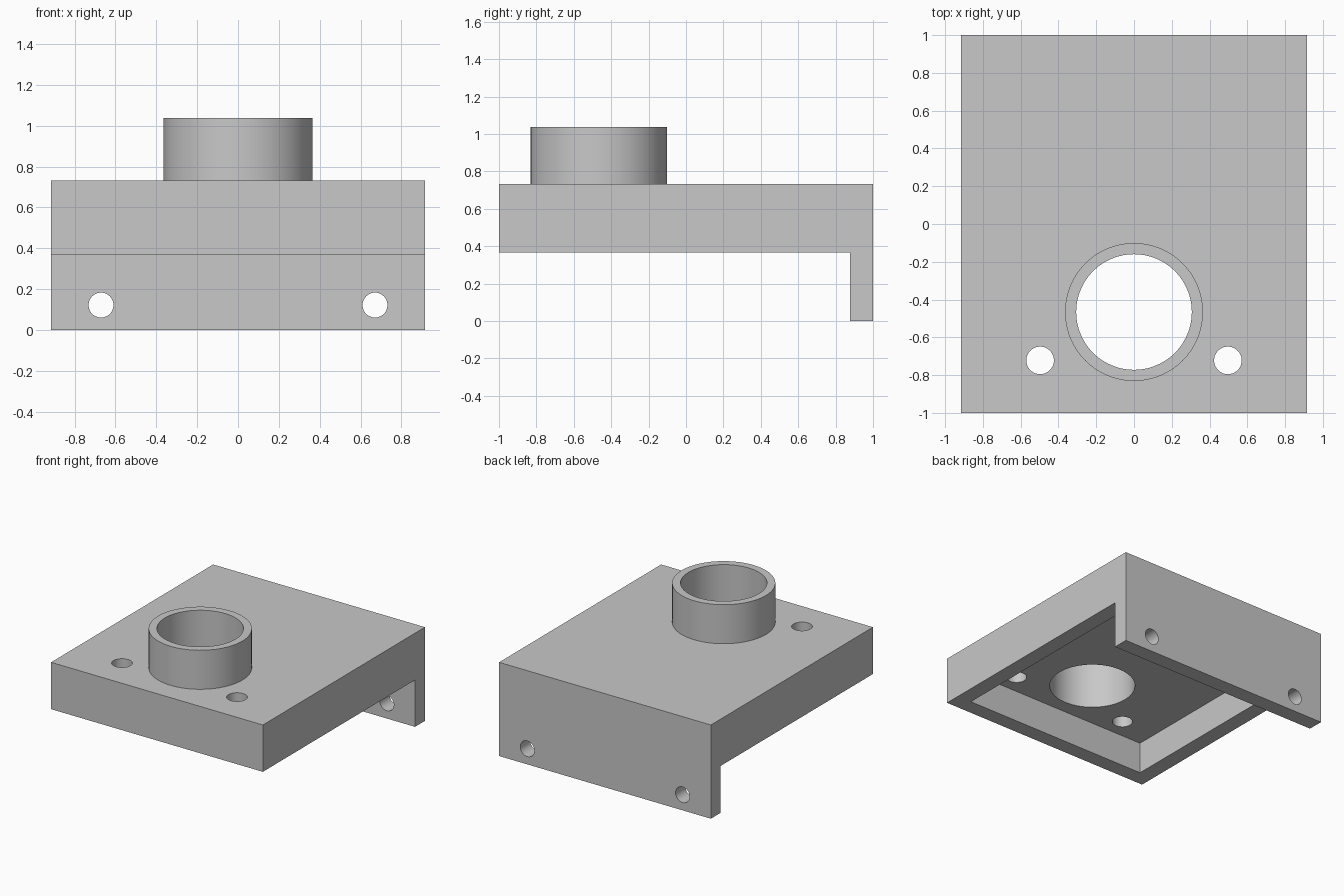
import bpy
import math

cube = bpy.data.objects.get("Cube")
if cube:
    bpy.data.objects.remove(cube, do_unlink=True)

# Main dimensions
W, L, WALL = 0.915, 1.0, 0.122          # half width, half length, thickness
RIM, TOP, TUBE_TOP = 0.366, 0.732, 1.037
TUBE_Y = -0.466

grey = bpy.data.materials.new("grey")
grey.use_nodes = True
COLOUR = (0.58, 0.58, 0.58, 1)
grey.diffuse_color = COLOUR
grey.node_tree.nodes["Principled BSDF"].inputs["Base Color"].default_value = COLOUR


def box(name, low, high):
    mid = [(a + b) / 2 for a, b in zip(low, high)]
    bpy.ops.mesh.primitive_cube_add(size=1, location=mid)
    ob = bpy.context.object
    ob.name = name
    ob.scale = [b - a for a, b in zip(low, high)]
    bpy.ops.object.transform_apply(location=True, rotation=True, scale=True)
    ob.data.materials.append(grey)
    return ob


def cylinder(name, radius, depth, location, tilt=0.0, sides=96):
    bpy.ops.mesh.primitive_cylinder_add(vertices=sides, radius=radius, depth=depth,
                                        location=location, rotation=(tilt, 0, 0))
    ob = bpy.context.object
    ob.name = name
    bpy.ops.object.transform_apply(location=True, rotation=True, scale=True)
    ob.data.materials.append(grey)
    return ob


def combine(target, other, operation):
    mod = target.modifiers.new(other.name, 'BOOLEAN')
    mod.operation, mod.solver, mod.object = operation, 'EXACT', other
    bpy.context.view_layer.objects.active = target
    bpy.ops.object.modifier_apply(modifier=mod.name)
    bpy.data.objects.remove(other, do_unlink=True)


# Tray body with a deep back flange, hollowed from below
body = box("mounting_bracket", (-W, -L, 0), (W, L, TOP))
combine(body, box("front_clearance", (-2, -2, -1), (2, L - WALL, RIM)), 'DIFFERENCE')
combine(body, box("pocket", (WALL - W, WALL - L, 0.1), (W - WALL, L - WALL, TOP - WALL)), 'DIFFERENCE')

# Upright collar and its through bore
low = TOP - WALL / 2
combine(body, cylinder("collar", 0.365, TUBE_TOP - low, (0, TUBE_Y, (TUBE_TOP + low) / 2)), 'UNION')
combine(body, cylinder("bore", 0.306, 2, (0, TUBE_Y, 1)), 'DIFFERENCE')

# Screw holes in the top plate and in the flange
for side in (-1, 1):
    combine(body, cylinder("plate_hole", 0.073, 1, (side * 0.497, -0.722, TOP), sides=48), 'DIFFERENCE')
    combine(body, cylinder("flange_hole", 0.061, 0.6, (side * 0.671, L, WALL),
                           math.pi / 2, sides=48), 'DIFFERENCE')

bpy.ops.object.select_all(action='DESELECT')
body.select_set(True)
bpy.context.view_layer.objects.active = body
bpy.ops.object.shade_smooth_by_angle(angle=math.radians(30))
